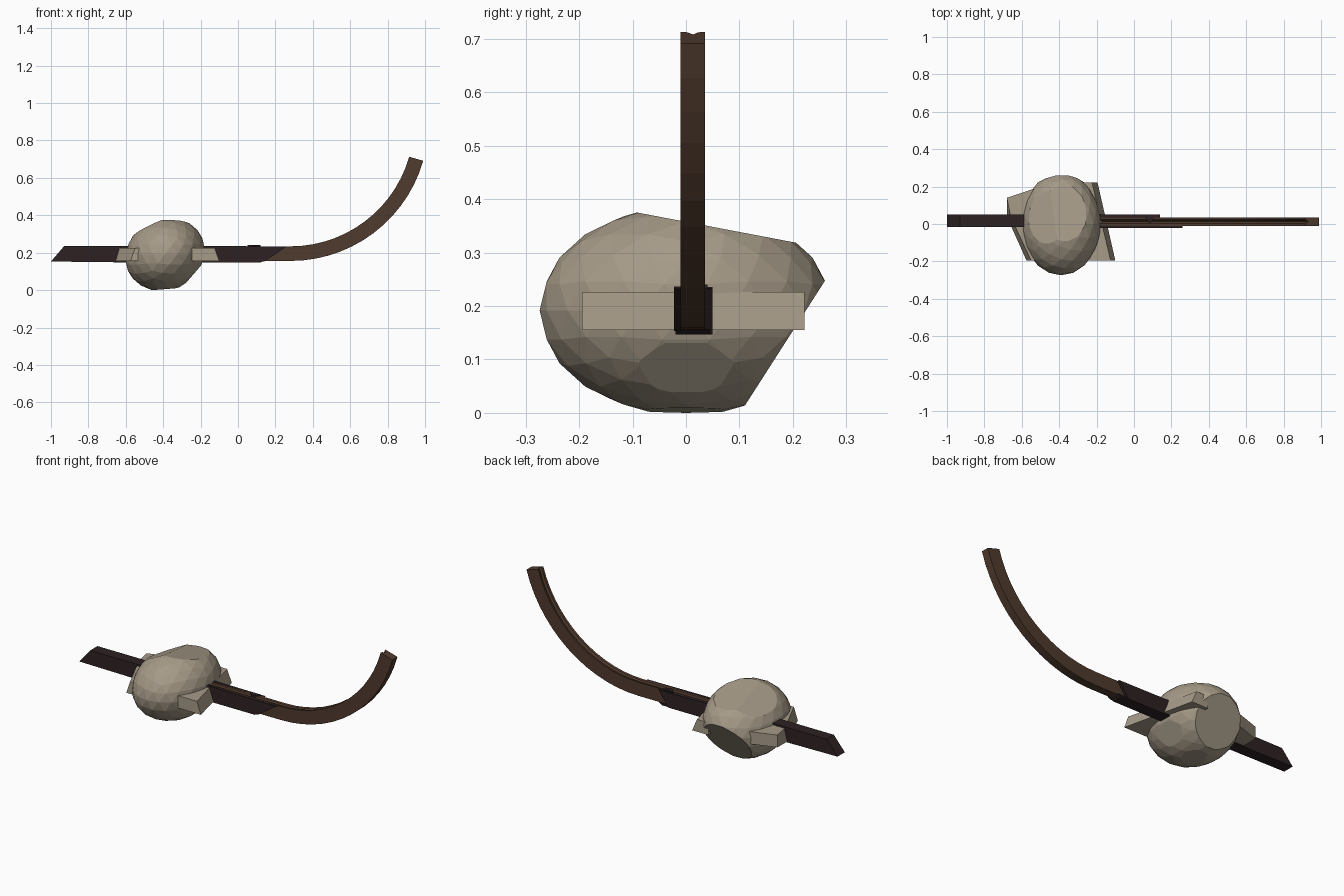
import bpy, bmesh, math
from mathutils import Vector

if "Cube" in bpy.data.objects:
    bpy.data.objects.remove(bpy.data.objects["Cube"])


def material(name, rgb):
    m = bpy.data.materials.new(name)
    m.diffuse_color = (*rgb, 1)
    m.use_nodes = True
    m.node_tree.nodes["Principled BSDF"].inputs["Base Color"].default_value = m.diffuse_color
    return m


STONE = material("stone", (0.38, 0.325, 0.245))
WOOD = material("brown wood", (0.08, 0.043, 0.026))
DARK = material("dark binding", (0.026, 0.015, 0.016))


def finish(name, bm, mat):
    bmesh.ops.recalc_face_normals(bm, faces=bm.faces)
    me = bpy.data.meshes.new(name)
    bm.to_mesh(me)
    bm.free()
    me.materials.append(mat)
    ob = bpy.data.objects.new(name, me)
    bpy.context.collection.objects.link(ob)
    return ob


def loft(name, rings, mat):
    """Skin a row of equal closed rings and cap both ends."""
    bm = bmesh.new()
    vs = [[bm.verts.new(p) for p in r] for r in rings]
    n = len(vs[0])
    for a, b in zip(vs, vs[1:]):
        for i in range(n):
            j = (i + 1) % n
            bm.faces.new((a[i], a[j], b[j], b[i]))
    bm.faces.new(vs[0])
    bm.faces.new(vs[-1])
    return finish(name, bm, mat)


def side_plate(name, outline, y0, y1, mat):
    """Extrude an x-z outline across y."""
    return loft(name, [[(x, y, z) for x, z in outline] for y in (y0, y1)], mat)


# faceted boulder with chipped planes
bm = bmesh.new()
bmesh.ops.create_icosphere(bm, subdivisions=3, radius=1)
for v in bm.verts:
    x, y, z = v.co
    v.co = (-0.39 + 0.212 * x + 0.02 * z, 0.274 * y, 0.197 + 0.197 * z)
cuts = [
    ((-0.4, -0.09, 0.38), (0, 0.19, 1)),        # sloping top
    ((-0.41, -0.09, 0.38), (-0.48, 0.12, 1)),   # upper left chip
    ((-0.4, 0.10, 0.003), (0, 0.265, -0.17)),   # undercut back
    ((-0.30, 0, 0.018), (0.11, 0, -0.095)),     # undercut right
    ((-0.47, 0, 0.004), (0.08, 0, -1)),         # base
]
for co, no in cuts:
    r = bmesh.ops.bisect_plane(bm, geom=bm.verts[:] + bm.edges[:] + bm.faces[:],
                               plane_co=Vector(co), plane_no=Vector(no).normalized(),
                               clear_outer=True)
    edges = [e for e in r["geom_cut"] if isinstance(e, bmesh.types.BMEdge)]
    bmesh.ops.contextual_create(bm, geom=edges)
low = min(v.co.z for v in bm.verts)
for v in bm.verts:
    v.co.z -= low
finish("boulder", bm, STONE)

# angled stone blocks either side of the boulder, with bevelled outer edges
loft("right_block", [
    [(-0.245, -0.195, 0.155), (-0.10, -0.195, 0.155), (-0.125, -0.195, 0.226), (-0.245, -0.195, 0.226)],
    [(-0.30, 0.222, 0.155), (-0.195, 0.222, 0.155), (-0.225, 0.222, 0.226), (-0.30, 0.222, 0.226)],
], STONE)
base = [(-0.68, 0.14), (-0.68, 0.04), (-0.575, -0.195), (-0.53, -0.195), (-0.48, 0.2), (-0.555, 0.182)]
top = [(-0.68, 0.14), (-0.66, 0.04), (-0.55, -0.195), (-0.53, -0.195), (-0.48, 0.2), (-0.555, 0.182)]
loft("left_block", [[(x, y, 0.155) for x, y in base], [(x, y, 0.226) for x, y in top]], STONE)

# curved handle: straight shaft sweeping into an arc, grooved on the inner side
path = [(-0.565, 0.25, -0.35), (-0.45, 0.205, -0.2), (-0.35, 0.195, 0), (0.15, 0.195, 0)]
STEPS, RADIUS, END = 14, 0.70, math.radians(74)
for i in range(STEPS + 1):
    a = END * i / STEPS
    path.append((0.28 + RADIUS * math.sin(a), 0.895 - RADIUS * math.cos(a), a))
section = [(-0.010, -0.039), (0.036, -0.039), (0.036, 0.039),
           (0.023, 0.037), (0.013, 0.022), (0.003, 0.037), (-0.010, 0.039)]
rings = [[(x - h * math.sin(a), y, z + h * math.cos(a)) for y, h in section]
         for x, z, a in path]
loft("curved_handle", rings, WOOD)

# dark tail with a slanted tip
side_plate("tail", [(-1.0, 0.153), (-0.5, 0.147), (-0.5, 0.235), (-0.93, 0.235)],
           -0.016, 0.05, DARK)

# dark binding around the shaft
side_plate("front_binding", [(-0.3, 0.153), (0.14, 0.153), (0.26, 0.233), (-0.3, 0.237)],
           -0.022, -0.009, DARK)
side_plate("back_binding", [(-0.3, 0.147), (0.08, 0.147), (0.14, 0.233), (-0.3, 0.237)],
           0.034, 0.05, DARK)
side_plate("under_binding", [(-0.3, 0.147), (0.12, 0.147), (0.14, 0.157), (-0.3, 0.157)],
           -0.02, 0.045, DARK)
# small tie over the shaft
loft("top_tie", [[(0.05, 0.04, z), (0.12, 0.04, z), (0.085, 0.005, z)] for z in (0.225, 0.24)], DARK)
